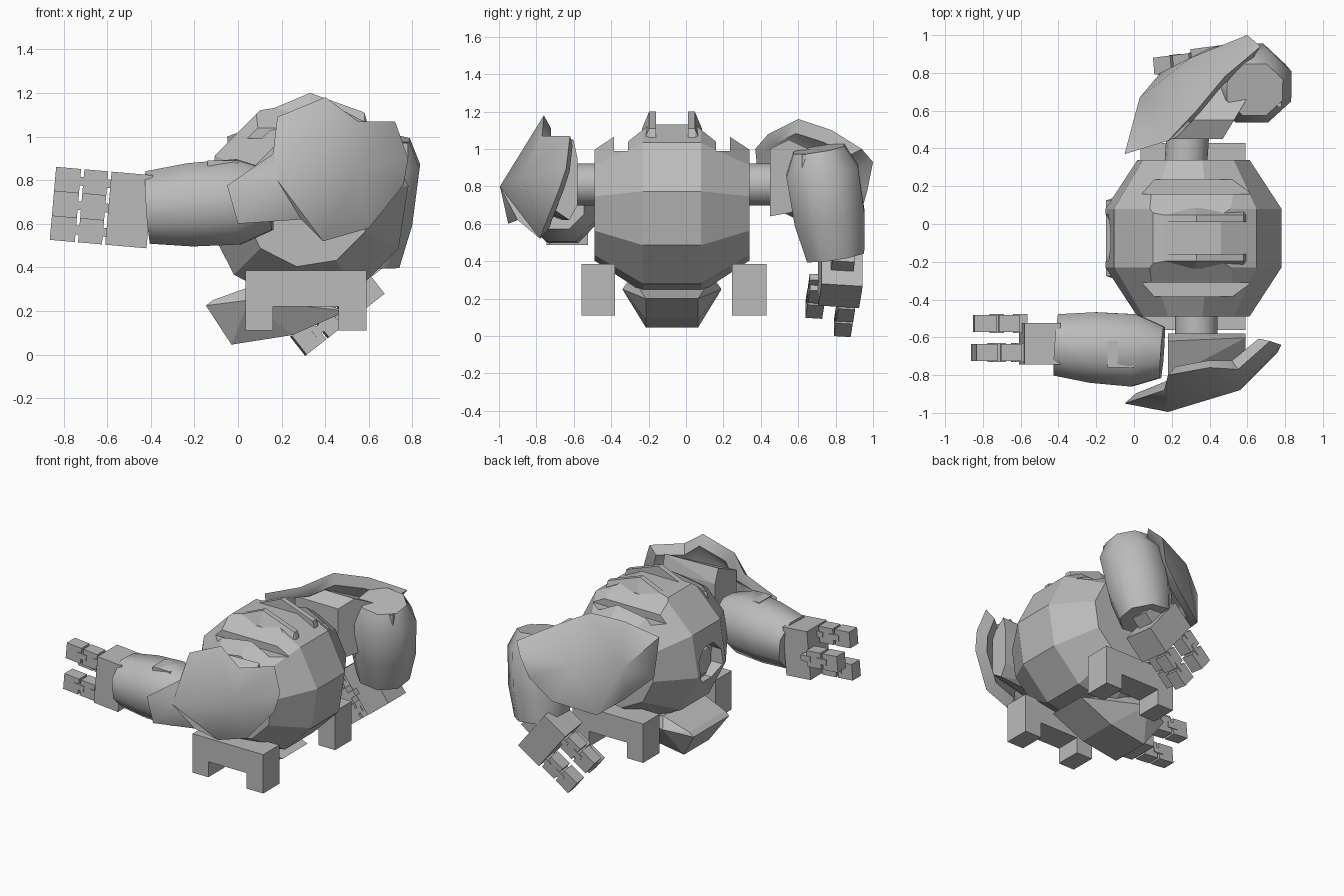
import bpy, bmesh, math
from mathutils import Vector, Matrix

cube = bpy.data.objects.get("Cube")
if cube:
    bpy.data.objects.remove(cube, do_unlink=True)

GREY = bpy.data.materials.new("plain grey")
GREY.use_nodes = True
GREY.diffuse_color = (0.5, 0.5, 0.5, 1)
GREY.node_tree.nodes["Principled BSDF"].inputs["Base Color"].default_value = (0.5, 0.5, 0.5, 1)

MID = -0.075             # middle plane of the body
HUB = Vector((0.315, MID, 0.7))


def finish(name, bm, smooth=0):
    bmesh.ops.recalc_face_normals(bm, faces=bm.faces)
    mesh = bpy.data.meshes.new(name)
    bm.to_mesh(mesh)
    bm.free()
    mesh.materials.append(GREY)
    ob = bpy.data.objects.new(name, mesh)
    bpy.context.collection.objects.link(ob)
    if smooth:
        bpy.ops.object.select_all(action='DESELECT')
        bpy.context.view_layer.objects.active = ob
        ob.select_set(True)
        bpy.ops.object.shade_smooth_by_angle(angle=math.radians(smooth))
    return ob


def loft(name, rings, smooth=0):
    bm = bmesh.new()
    loops = [[bm.verts.new(p) for p in ring] for ring in rings]
    n = len(loops[0])
    for a, b in zip(loops, loops[1:]):
        for i in range(n):
            j = (i + 1) % n
            bm.faces.new((a[i], a[j], b[j], b[i]))
    bm.faces.new(loops[0])
    bm.faces.new(loops[-1])
    return finish(name, bm, smooth)


def hull(name, points):
    bm = bmesh.new()
    for p in points:
        bm.verts.new(p)
    res = bmesh.ops.convex_hull(bm, input=bm.verts)
    junk = [g for g in res["geom_interior"] if isinstance(g, bmesh.types.BMVert)]
    bmesh.ops.delete(bm, geom=junk, context='VERTS')
    bmesh.ops.dissolve_limit(bm, angle_limit=0.02, verts=bm.verts, edges=bm.edges)
    return finish(name, bm)


def box(name, lo, hi, matrix=Matrix()):
    bm = bmesh.new()
    lo, hi = Vector(lo), Vector(hi)
    size = Matrix.Diagonal((hi - lo).to_4d())
    size[3][3] = 1
    bmesh.ops.create_cube(bm, size=1, matrix=matrix @ Matrix.Translation((lo + hi) / 2) @ size)
    return finish(name, bm)


def tube(name, a, b, sections, sides, turn=0, stretch=1, smooth=0):
    """Sections are (position along a to b, radius)."""
    a, b = Vector(a), Vector(b)
    axis = (b - a).normalized()
    side = axis.cross(Vector((0, 1, 0)) if abs(axis.y) < 0.9 else Vector((1, 0, 0))).normalized()
    up = axis.cross(side)
    angles = [math.radians(turn) + math.tau * i / sides for i in range(sides)]
    return loft(name, [[a.lerp(b, t) + r * (side * math.cos(k) + up * stretch * math.sin(k))
                        for k in angles] for t, r in sections], smooth)


def carve(target, cutter):
    cutter.hide_render = True
    cutter.hide_viewport = True
    cut = target.modifiers.new(cutter.name, 'BOOLEAN')
    cut.operation = 'DIFFERENCE'
    cut.object = cutter
    cut.solver = 'EXACT'


# Round faceted body, turned about the left to right axle
def body_ring(offset, radius):
    return [HUB + Vector((radius * math.cos(k), offset, radius * math.sin(k)))
            for k in [math.radians(9 + 36 * i) for i in range(10)]]


body = loft("body", [body_ring(o, r) for o, r in
                     ((-0.415, 0.3), (-0.155, 0.472), (0.155, 0.472), (0.415, 0.3))])

# Recessed round port on the chest
port = Vector((-0.14, MID, 0.67))
out = Vector((-1, 0, 0))
carve(body, tube("port_cutter", port + out * 0.1, port - out * 0.08, ((0, 0.135), (1, 0.135)), 8, 22.5))
tube("port_lens", port - out * 0.11, port - out * 0.05, ((0, 0.105), (0.8, 0.105), (1, 0.085)), 8, 22.5)

# Grooves across the top, with a raised rib either side of the middle
ARCH = ((0.03, 0.88), (0.07, 1.09), (0.33, 1.2), (0.58, 1.11), (0.64, 0.88))
GROOVE = ((0.31, 0.99), (0.235, 0.99), (0.235, 1.04), (0.122, 1.13), (0.122, 1.3), (0.31, 1.3))
for sign, label in ((-1, "near"), (1, "far")):
    carve(body, loft(f"{label}_groove_cutter", [[(x, MID + sign * o, z) for o, z in GROOVE]
                                                for x in (-0.3, 0.9)]))
    loft(f"{label}_rib", [[(x, MID + sign * o, z - drop) for x, z in ARCH]
                          for o, drop in ((0.085, 0), (0.122, 0), (0.16, 0.09))])
carve(body, box("middle_cutter", (-0.3, MID - 0.1, 1.13), (0.9, MID + 0.1, 1.3)))

# Bent skirt plate under the chest
skirt = []
for s in (-1, 1):
    skirt += [(x, MID + s * w, z) for x, w, z in (
        (-0.147, 0.2, 0.225), (-0.115, 0.2, 0.25), (-0.03, 0.14, 0.046), (0.25, 0.14, 0.09),
        (0.5, 0.14, 0.2), (0.05, 0.265, 0.25), (0.08, 0.215, 0.32))]
hull("skirt_plate", skirt)

# Stubby feet shaped like bridges, and shoulder axles
BRIDGE = ((0.035, 0.11), (0.035, 0.385), (0.59, 0.385), (0.59, 0.11),
          (0.46, 0.11), (0.46, 0.22), (0.16, 0.22), (0.16, 0.11))
for label, y0, y1 in (("near", -0.56, -0.38), ("far", 0.245, 0.43)):
    loft(f"{label}_foot", [[(x, y, z) for x, z in BRIDGE] for y in (y0, y1)])
tube("near_axle", (0.33, -0.4, 0.81), (0.33, -0.66, 0.81), ((0, 0.113), (1, 0.113)), 16, smooth=40)
tube("far_axle", (0.27, 0.25, 0.81), (0.29, 0.55, 0.81), ((0, 0.113), (1, 0.113)), 16, smooth=40)


# Curved shoulder shields, a rim fanned in to a two point ridge
def shield(name, rim, ridge, split, centre):
    bm = bmesh.new()
    first, last = split
    n = len(rim)
    points = [Vector(p) for p in rim + ridge]
    inner = [p + (Vector(centre) - p).normalized() * 0.08 for p in points]
    layers = [[bm.verts.new(p) for p in layer] for layer in (points, inner)]
    for vs in layers:
        a, b = vs[n:]
        for i in range(n):
            bm.faces.new((vs[i], vs[(i + 1) % n], b if first <= i < last else a))
        bm.faces.new((vs[first], b, a))
        bm.faces.new((vs[last], a, b))
    front, back = layers
    for i in range(n):
        j = (i + 1) % n
        bm.faces.new((front[j], front[i], back[i], back[j]))
    return finish(name, bm, 55)


shield("near_shoulder_shield", (
    (-0.05, -0.95, 0.775), (0.16, -0.88, 0.92), (0.18, -0.8, 1.09), (0.4, -0.76, 1.18),
    (0.55, -0.77, 1.07), (0.72, -0.62, 1.07), (0.78, -0.64, 0.9), (0.76, -0.68, 0.78),
    (0.6, -0.76, 0.58), (0.39, -0.78, 0.52), (0.29, -0.9, 0.62), (0.0, -0.95, 0.6)),
    ((0.18, -0.995, 0.8), (0.56, -0.88, 0.85)), (3, 9), (0.4, -0.55, 0.8))
shield("far_shoulder_shield", (
    (-0.05, 0.37, 1.0), (0.18, 0.44, 1.08), (0.33, 0.6, 1.16), (0.48, 0.78, 1.1),
    (0.67, 0.94, 1.0), (0.6, 1.0, 0.93), (0.55, 0.97, 0.78), (0.4, 0.93, 0.64),
    (0.14, 0.8, 0.56), (0.06, 0.6, 0.62), (-0.03, 0.4, 0.72)),
    ((0.03, 0.67, 0.87), (0.3, 0.88, 0.9)), (2, 8), (0.42, 0.55, 0.8))

# Upper arm blocks
hull("near_upper_arm", [(x, -0.58 - deep * d, z) for x, deep in ((0.18, 1), (0.59, 0.55)) for d, z in (
    (0, 0.7), (0, 0.95), (0.04, 1.05), (0.24, 0.96), (0.24, 0.68), (0.08, 0.62))])
hull("far_upper_arm", [(x + y * 0.6 - 0.3, y, z) for x in (0.16, 0.5) for y, z in (
    (0.45, 0.64), (0.45, 1.0), (0.55, 1.05), (0.78, 0.94), (0.78, 0.74), (0.56, 0.66))])

# Forearms with their elbow covers
tube("near_forearm", (0.15, -0.68, 0.71), (-0.41, -0.64, 0.675),
     ((0, 0.15), (0.27, 0.212), (0.65, 0.207), (1, 0.18)), 8, 22.5, 0.98, 55)
tube("far_forearm", (0.64, 0.71, 1.0), (0.575, 0.8, 0.425),
     ((0, 0.16), (0.2, 0.225), (0.65, 0.22), (1, 0.18)), 8, 22.5, 0.93, 55)
box("near_elbow_cover", (-0.14, -0.76, 0.8), (0.0, -0.62, 0.89))
box("far_elbow_cover", (0.66, 0.62, 0.86), (0.78, 0.78, 0.97))


# Hands: palm, two outer fingers, a thumb between them, hinge pins
def hand(label, wrist, forward, outer):
    forward = forward.normalized()
    row = forward.cross(outer)
    row = row.normalized() * (1 if row.z > 0 else -1)
    outer = (outer - forward * outer.dot(forward)).normalized()
    m = Matrix((forward, outer, row)).transposed().to_4x4()
    m.translation = wrist
    box(f"{label}_wrist", (-0.08, -0.06, -0.07), (0.03, 0.06, 0.07), m)
    box(f"{label}_palm", (0, -0.11, -0.168), (0.19, 0.11, 0.168), m)
    for side, o, r in (("upper_finger", 0.045, 0.112), ("lower_finger", 0.045, -0.112),
                       ("thumb", -0.108, 0)):
        for part, s, e in (("knuckle", 0.205, 0.315), ("tip", 0.33, 0.445)):
            box(f"{label}_{side}_{part}", (s, o - 0.045, r - 0.056), (e, o + 0.045, r + 0.056), m)
            box(f"{label}_{side}_{part}_hinge", (s - 0.045, o - 0.05, r - 0.02),
                (s + 0.03, o + 0.05, r + 0.02), m)


hand("near", Vector((-0.405, -0.635, 0.655)), Vector((-0.996, 0, 0.087)), Vector((0, -1, 0)))
hand("far", Vector((0.56, 0.835, 0.405)), Vector((-0.787, -0.1, -0.616)), Vector((0, 1, 0)))
